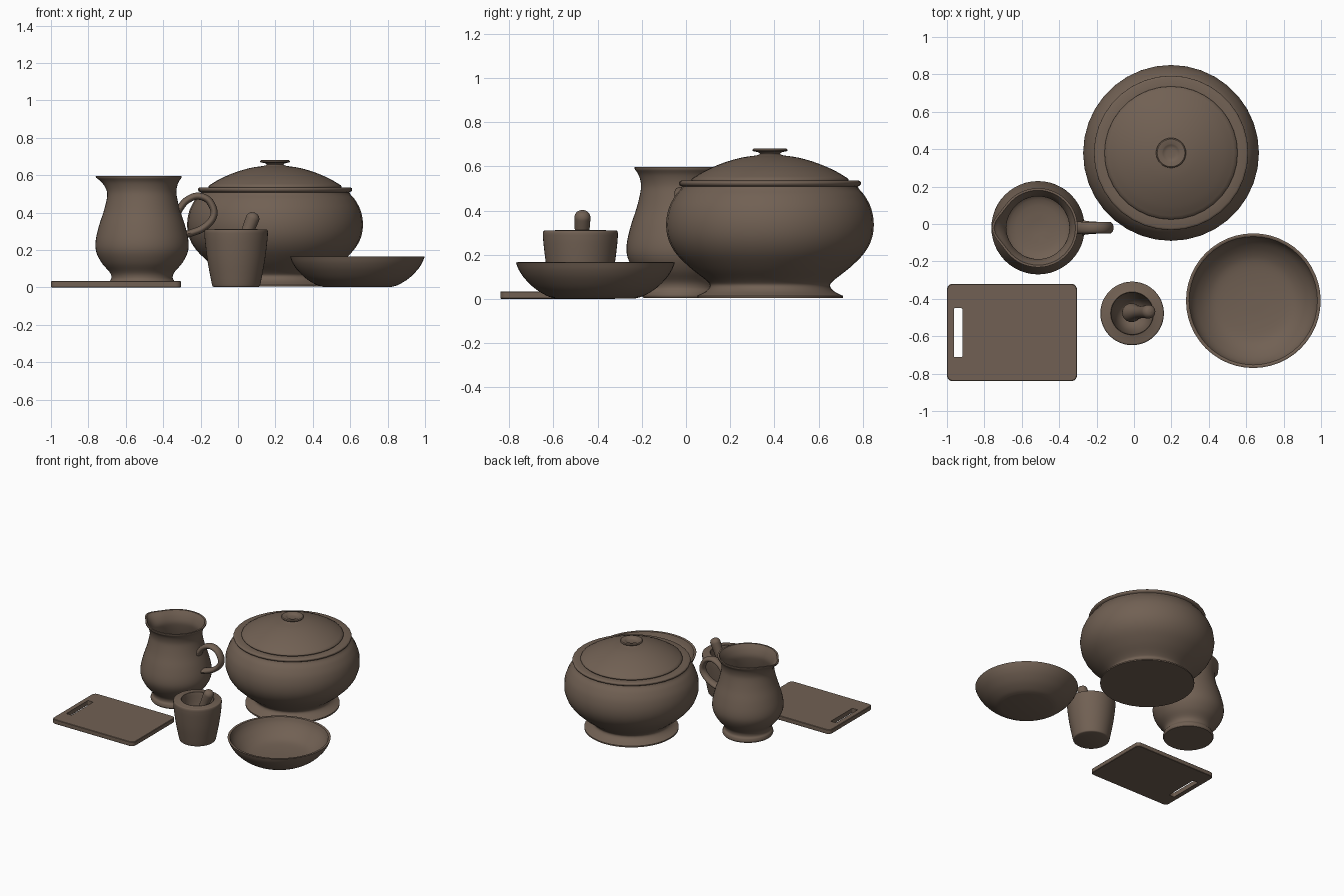
import bpy, bmesh, math
from mathutils import Vector

clay = bpy.data.materials.new("brown clay")
clay.diffuse_color = (0.165, 0.118, 0.087, 1)


def finish(name, bm, loc=(0, 0, 0), angle=40):
    bmesh.ops.remove_doubles(bm, verts=bm.verts, dist=1e-5)
    bmesh.ops.recalc_face_normals(bm, faces=bm.faces)
    me = bpy.data.meshes.new(name)
    bm.to_mesh(me)
    bm.free()
    me.materials.append(clay)
    ob = bpy.data.objects.new(name, me)
    ob.location = loc
    bpy.context.collection.objects.link(ob)
    bpy.ops.object.select_all(action='DESELECT')
    ob.select_set(True)
    bpy.context.view_layer.objects.active = ob
    bpy.ops.object.shade_smooth_by_angle(angle=math.radians(angle))
    return ob


def spline(pts, steps=4):
    """Catmull-Rom curve through the points."""
    p = [Vector(q) for q in pts]
    if len(p) < 3:
        return p
    p = [2 * p[0] - p[1]] + p + [2 * p[-1] - p[-2]]
    out = []
    for i in range(1, len(p) - 2):
        a, b, c, d = p[i - 1:i + 3]
        for k in range(steps):
            t = k / steps
            out.append(0.5 * (2 * b + (c - a) * t + (2 * a - 5 * b + 4 * c - d) * t * t
                              + (3 * b - a - 3 * c + d) * t ** 3))
    return out + [p[-2]]


def lathe(name, runs, loc, seg=48, warp=None):
    """Turn smooth runs of (radius, height) around z; corners fall between runs."""
    bm = bmesh.new()
    prof = [q for run in runs for q in spline(run)]
    prof = [q for i, q in enumerate(prof) if i == 0 or (q - prof[i - 1]).length > 1e-5]
    rings = []
    for r, z in prof:
        if r < 1e-4:
            rings.append([bm.verts.new((0, 0, z))] * seg)
            continue
        ring = []
        for i in range(seg):
            a = 2 * math.pi * i / seg
            rr = r + (warp(a, z) if warp else 0)
            ring.append(bm.verts.new((rr * math.cos(a), rr * math.sin(a), z)))
        rings.append(ring)
    for lo, hi in zip(rings, rings[1:]):
        for i in range(seg):
            j = (i + 1) % seg
            quad = list(dict.fromkeys((lo[i], lo[j], hi[j], hi[i])))
            if len(quad) > 2:
                bm.faces.new(quad)
    return finish(name, bm, loc)


# Tureen: footed round body and domed lid with knob
pot = (0.198, 0.38, 0)
lathe("tureen_body", [
    [(0, 0.004), (0.33, 0.004)], [(0.33, 0.004), (0.33, 0.014)],
    [(0.33, 0.014), (0.29, 0.035), (0.272, 0.06), (0.29, 0.085), (0.36, 0.14), (0.425, 0.205),
     (0.46, 0.27), (0.47, 0.34), (0.458, 0.41), (0.43, 0.465), (0.405, 0.495), (0.398, 0.508)],
    [(0.398, 0.508), (0.41, 0.516), (0.412, 0.528), (0.402, 0.535)],
    [(0.402, 0.535), (0.34, 0.528)], [(0.34, 0.528), (0, 0.528)]], pot, 36)
lathe("tureen_lid", [
    [(0, 0.53), (0.35, 0.53)], [(0.35, 0.53), (0.356, 0.537), (0.352, 0.546)],
    [(0.352, 0.546), (0.29, 0.582), (0.21, 0.616), (0.13, 0.639), (0.06, 0.65), (0.045, 0.656)],
    [(0.045, 0.656), (0.052, 0.663), (0.078, 0.669)], [(0.078, 0.669), (0.08, 0.675), (0.074, 0.68)],
    [(0.074, 0.68), (0.048, 0.678)], [(0.048, 0.678), (0.03, 0.67), (0, 0.668)]], pot, 36)


# Jug: belly, flared rim pulled into a spout on the left, and a loop handle
def spout(a, z):
    t = min(max((z - 0.47) / 0.12, 0), 1)
    return 0.036 * t * t * math.exp(-((a - math.pi) / 0.32) ** 2)


lathe("jug_body", [
    [(0, 0.003), (0.172, 0.003)], [(0.172, 0.003), (0.178, 0.015), (0.174, 0.033)],
    [(0.174, 0.033), (0.164, 0.05), (0.172, 0.08), (0.215, 0.13), (0.245, 0.19), (0.248, 0.25),
     (0.23, 0.33), (0.204, 0.41), (0.187, 0.48), (0.184, 0.52), (0.194, 0.56), (0.212, 0.587)],
    [(0.212, 0.587), (0.212, 0.596)], [(0.212, 0.596), (0.2, 0.596)],
    [(0.2, 0.596), (0.18, 0.56), (0.168, 0.52), (0.171, 0.48), (0.188, 0.41), (0.214, 0.33),
     (0.232, 0.25), (0.229, 0.19), (0.2, 0.13), (0.15, 0.07), (0, 0.05)]],
    (-0.513, -0.02, 0), 48, spout)

path = spline([(-0.325, 0.395), (-0.307, 0.428), (-0.278, 0.462), (-0.233, 0.486), (-0.19, 0.484),
               (-0.152, 0.46), (-0.128, 0.406), (-0.142, 0.358), (-0.19, 0.315), (-0.245, 0.293),
               (-0.295, 0.28)])
bm = bmesh.new()
rings = []
n = len(path) - 1
for i, p in enumerate(path):
    d = (path[min(i + 1, n)] - path[max(i - 1, 0)]).normalized()
    flare = 1 + 0.5 * abs(2 * i / n - 1) ** 6
    ring = []
    for k in range(16):
        a = math.tau * k / 16
        u, w = 0.019 * math.cos(a), 0.031 * flare * math.sin(a)
        ring.append(bm.verts.new((p.x - d.y * u, -0.02 + w, p.y + d.x * u)))
    rings.append(ring)
for lo, hi in zip(rings, rings[1:]):
    for k in range(16):
        bm.faces.new((lo[k], lo[k - 1], hi[k - 1], hi[k]))
bm.faces.new(rings[0])
bm.faces.new(rings[-1])
finish("jug_handle", bm)

# Mortar and leaning pestle
lathe("mortar", [
    [(0, 0.002), (0.118, 0.002)], [(0.118, 0.002), (0.126, 0.006), (0.13, 0.018)],
    [(0.13, 0.018), (0.153, 0.14), (0.167, 0.25), (0.17, 0.298)],
    [(0.17, 0.298), (0.167, 0.307), (0.16, 0.31)], [(0.16, 0.31), (0.116, 0.31)],
    [(0.116, 0.31), (0.112, 0.305), (0.105, 0.22), (0.085, 0.14), (0.05, 0.095), (0, 0.08)]],
    (-0.01, -0.478, 0))
pestle = lathe("pestle", [
    [(0, 0), (0.032, 0.008), (0.048, 0.035), (0.05, 0.06), (0.042, 0.1), (0.034, 0.15), (0.033, 0.22),
     (0.036, 0.28), (0.035, 0.304), (0.022, 0.322), (0, 0.328)]], (-0.032, -0.475, 0.095), 24)
pestle.rotation_euler = Vector((0.122, 0.007, 0.303)).to_track_quat('Z', 'Y').to_euler()

# Wide shallow bowl
lathe("bowl", [
    [(0, 0.002), (0.18, 0.002)],
    [(0.18, 0.002), (0.22, 0.014), (0.275, 0.048), (0.32, 0.092), (0.346, 0.13), (0.36, 0.164)],
    [(0.36, 0.164), (0.352, 0.166), (0.343, 0.163)],
    [(0.343, 0.163), (0.328, 0.128), (0.3, 0.092), (0.255, 0.055), (0.2, 0.032), (0.1, 0.022), (0, 0.02)]],
    (0.638, -0.41, 0))


# Chopping board with a slotted grip
def rounded_rect(bm, x0, x1, y0, y1, r, z):
    loop = []
    for q, (cx, cy) in enumerate([(x1 - r, y1 - r), (x0 + r, y1 - r), (x0 + r, y0 + r), (x1 - r, y0 + r)]):
        for k in range(7):
            a = math.pi / 2 * (q + k / 6)
            loop.append(bm.verts.new((cx + r * math.cos(a), cy + r * math.sin(a), z)))
    return loop


bm = bmesh.new()
levels = []
for inset, z in [(0.003, 0), (0, 0.003), (0, 0.031), (0.003, 0.034)]:
    levels.append((rounded_rect(bm, -1 + inset, -0.305 - inset, -0.84 + inset, -0.32 - inset, 0.03, z),
                   rounded_rect(bm, -0.963, -0.918, -0.712, -0.45, 0.006, z)))
for (o1, i1), (o2, i2) in zip(levels, levels[1:]):
    for k in range(28):
        bm.faces.new((o1[k - 1], o1[k], o2[k], o2[k - 1]))
        bm.faces.new((i1[k], i1[k - 1], i2[k - 1], i2[k]))
for o, i in (levels[0], levels[-1]):
    for k in range(28):
        bm.faces.new((o[k - 1], o[k], i[k], i[k - 1]))
finish("chopping_board", bm, angle=30)
